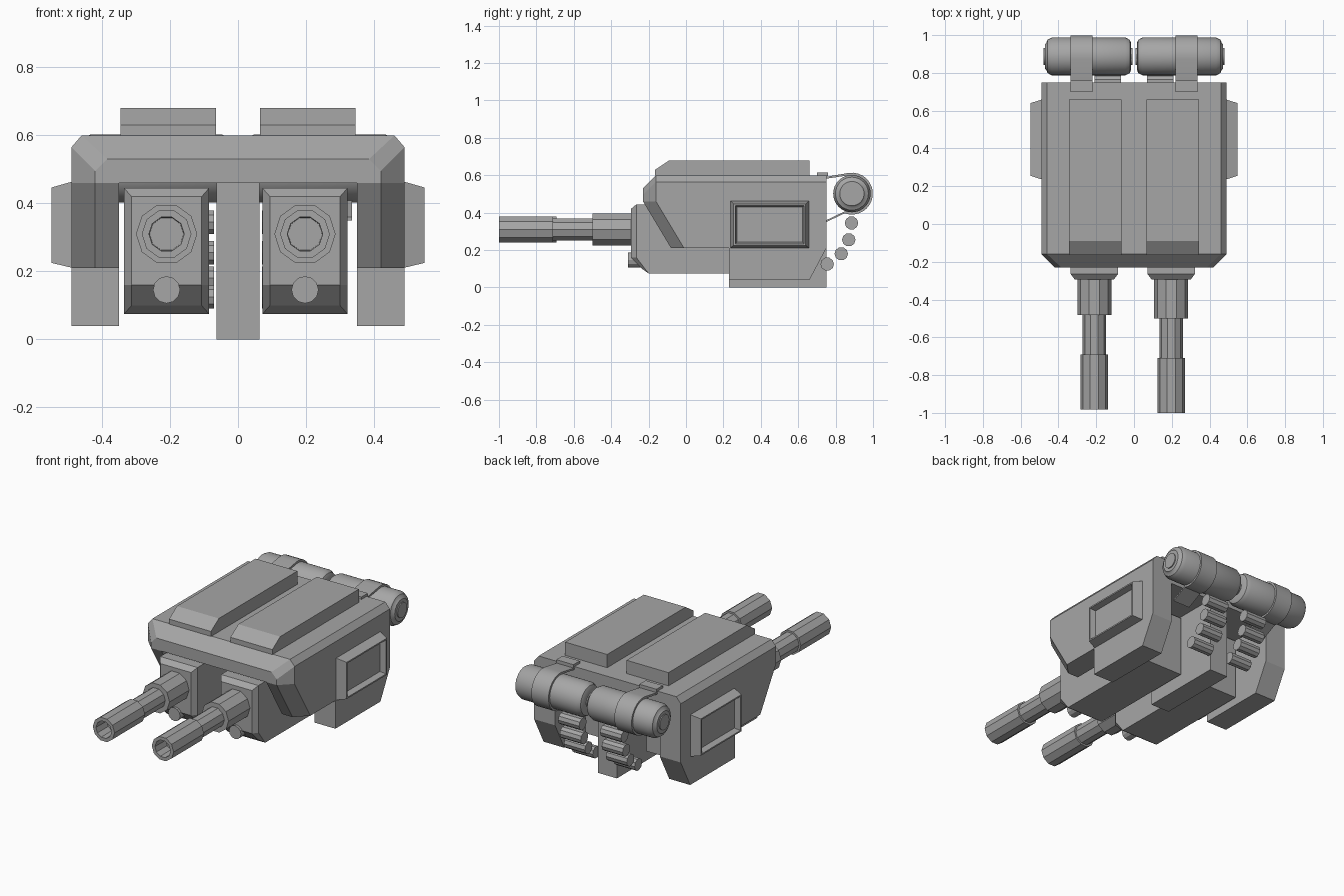
import bpy, bmesh, math

if "Cube" in bpy.data.objects:
    bpy.data.objects.remove(bpy.data.objects["Cube"])

grey = bpy.data.materials.new("gunmetal_grey")
grey.diffuse_color = (0.38, 0.38, 0.38, 1)
grey.use_nodes = True
grey.node_tree.nodes["Principled BSDF"].inputs["Base Color"].default_value = grey.diffuse_color


def finish(name, bm, smooth=False):
    bmesh.ops.remove_doubles(bm, verts=bm.verts, dist=1e-5)
    bmesh.ops.recalc_face_normals(bm, faces=bm.faces)
    mesh = bpy.data.meshes.new(name)
    bm.to_mesh(mesh)
    bm.free()
    mesh.materials.append(grey)
    ob = bpy.data.objects.new(name, mesh)
    bpy.context.collection.objects.link(ob)
    if smooth:
        bpy.ops.object.select_all(action='DESELECT')
        ob.select_set(True)
        bpy.context.view_layer.objects.active = ob
        bpy.ops.object.shade_smooth_by_angle(angle=math.radians(35))
    return ob


def loft(name, rings, caps):
    """Bridge closed rings in order; caps lists the index groups closing both ends."""
    bm = bmesh.new()
    vs = [[bm.verts.new(p) for p in ring] for ring in rings]
    n = len(rings[0])
    for a, b in zip(vs, vs[1:]):
        for i in range(n):
            j = (i + 1) % n
            bm.faces.new((a[i], a[j], b[j], b[i]))
    for ring in (vs[0], vs[-1]):
        for cap in caps:
            bm.faces.new([ring[i] for i in cap])
    return finish(name, bm)


def prism(name, yz, x0, x1):
    """Side profile swept across x."""
    return loft(name, [[(x, y, z) for y, z in yz] for x in (x0, x1)],
                [range(len(yz))])


def lathe(name, profile, centre, axis, sides, smooth=False):
    """Spin (radius, position) points around the x or y axis."""
    bm = bmesh.new()
    cx, cy, cz = centre
    rows = []
    for r, a in profile:
        row = []
        for k in range(sides):
            t = 2 * math.pi * k / sides
            u, w = r * math.cos(t), r * math.sin(t)
            p = (cx + a, cy + u, cz + w) if axis == 'x' else (cx + u, cy + a, cz + w)
            row.append(bm.verts.new(p))
        rows.append(row)
    for a, b in zip(rows, rows[1:]):
        for i in range(sides):
            j = (i + 1) % sides
            bm.faces.new((a[i], a[j], b[j], b[i]))
    return finish(name, bm, smooth)


# Hull: arch-shaped section with a bevelled, undercut nose
def hull_ring(tx, tz, cx, cz, y_top, y_low):
    half = [(cx, 0.21), (cx, 0.46), (cx, cz), (tx, tz)]
    inner = [(0.35, 0.21), (0.35, 0.46)]
    pts = [(-x, z) for x, z in half] + half[::-1] + inner
    pts += [(-x, z) for x, z in inner[::-1]]
    return [(x, y_low if z < 0.3 else y_top, z) for x, z in pts]


loft("hull", [hull_ring(0.385, 0.53, 0.42, 0.495, -0.23, -0.08),
              hull_ring(0.46, 0.60, 0.49, 0.565, -0.16, -0.01),
              hull_ring(0.46, 0.60, 0.49, 0.565, 0.75, 0.75)],
     [(0, 1, 10, 11), (6, 7, 8, 9), (1, 2, 3, 4, 5, 6, 9, 10)])

# Centre fin
prism("centre_fin", [(0.23, 0), (0.75, 0), (0.75, 0.465), (0.23, 0.465)], -0.063, 0.063)

RUNGS = [(0.885, 0.345), (0.87, 0.255), (0.83, 0.18), (0.755, 0.125)]

for side, s in (("left", -1), ("right", 1)):
    # Outer legs under the hull sides
    prism(side + "_leg", [(0.23, 0.21), (0.23, 0.04), (0.66, 0.04), (0.75, 0.21)],
          s * 0.35, s * 0.49)

    # Raised roof plates
    prism(side + "_roof_plate", [(-0.165, 0.60), (-0.165, 0.63), (-0.09, 0.68),
                                 (0.66, 0.68), (0.66, 0.60)], s * 0.065, s * 0.345)

    # Side panel with a recessed window
    bm = bmesh.new()
    base, rim = [[bm.verts.new((s * x, y, z)) for y, z in
                  ((y0, z0), (y1, z0), (y1, z1), (y0, z1))]
                 for x, y0, y1, z0, z1 in ((0.485, 0.235, 0.66, 0.21, 0.465),
                                           (0.548, 0.255, 0.64, 0.225, 0.447))]
    for i in range(4):
        j = (i + 1) % 4
        bm.faces.new((base[i], base[j], rim[j], rim[i]))
    bm.faces.new(base[::-1])
    face = bm.faces.new(rim)
    bmesh.ops.recalc_face_normals(bm, faces=bm.faces)
    bmesh.ops.inset_region(bm, faces=[face], thickness=0.012)
    bmesh.ops.inset_region(bm, faces=[face], thickness=0.012, depth=-0.035)
    finish(side + "_side_panel", bm)

    # Gun block with a bevelled front and sloped chin
    gx = 0.197 if s > 0 else -0.21

    def block_ring(w, rows):
        return [(gx - w, y, z) for y, z in rows] + [(gx + w, y, z) for y, z in rows[::-1]]

    loft(side + "_gun_block",
         [block_ring(0.103, [(-0.295, 0.42), (-0.295, 0.16), (-0.235, 0.10)]),
          block_ring(0.125, [(-0.265, 0.445), (-0.265, 0.16), (-0.20, 0.075)]),
          block_ring(0.125, [(0.50, 0.445), (0.50, 0.16), (0.50, 0.075)])],
         [(0, 1, 4, 5), (1, 2, 3, 4)])

    # Stepped hollow barrel
    d = 0.0 if s > 0 else 0.018
    lathe(side + "_barrel",
          [(0, -0.25), (0.09, -0.25), (0.09, d - 0.50), (0.062, d - 0.50),
           (0.062, d - 0.71), (0.073, d - 0.71), (0.073, d - 1.0),
           (0.052, d - 1.0), (0.05, d - 0.90), (0, d - 0.90)],
          (gx, 0, 0.31), 'y', 10)

    # Small sensor under the barrel
    lathe(side + "_sensor", [(0, -0.31), (0.04, -0.31), (0.04, -0.22), (0, -0.22)],
          (gx, 0, 0.146), 'y', 12)

    # Rear drum with stepped end caps
    drum = [(0, 0.008), (0.045, 0.008), (0.045, 0.015), (0.07, 0.015), (0.088, 0.022),
            (0.1, 0.045), (0.1, 0.435), (0.088, 0.458), (0.07, 0.465),
            (0.065, 0.472), (0.045, 0.472), (0.045, 0.478), (0, 0.478)]
    lathe(side + "_drum", [(r, s * a) for r, a in drum], (0, 0.887, 0.502), 'x', 32, True)

    # Strap wrapped around the drum and its roof tab
    angles = [math.radians(98 - 13 * k) for k in range(17)]

    def arc(r):
        return [(0.887 + r * math.cos(t), 0.502 + r * math.sin(t)) for t in angles]

    outer = [(0.75, 0.592)] + arc(0.112) + [(0.75, 0.35)]
    inner = [(0.75, 0.582)] + arc(0.099) + [(0.75, 0.36)]
    x0, x1 = s * 0.22, s * 0.335
    bm = bmesh.new()
    loops = [[bm.verts.new((x, y, z)) for y, z in path]
             for path, x in ((outer, x0), (outer, x1), (inner, x1), (inner, x0))]
    for a, b in zip(loops, loops[1:] + loops[:1]):
        for i in range(len(a) - 1):
            bm.faces.new((a[i], a[i + 1], b[i + 1], b[i]))
    for i in (0, -1):
        bm.faces.new([l[i] for l in loops])
    finish(side + "_drum_strap", bm, True)
    prism(side + "_strap_tab", [(0.70, 0.595), (0.76, 0.595), (0.76, 0.615), (0.70, 0.615)],
          x0, x1)

    # Feed chain hanging from the drum
    for k, (y, z) in enumerate(RUNGS):
        lathe(f"{side}_feed_rung_{k + 1}",
              [(0, s * 0.07), (0.036, s * 0.07), (0.036, s * 0.21), (0, s * 0.21)],
              (0, y, z), 'x', 10)
